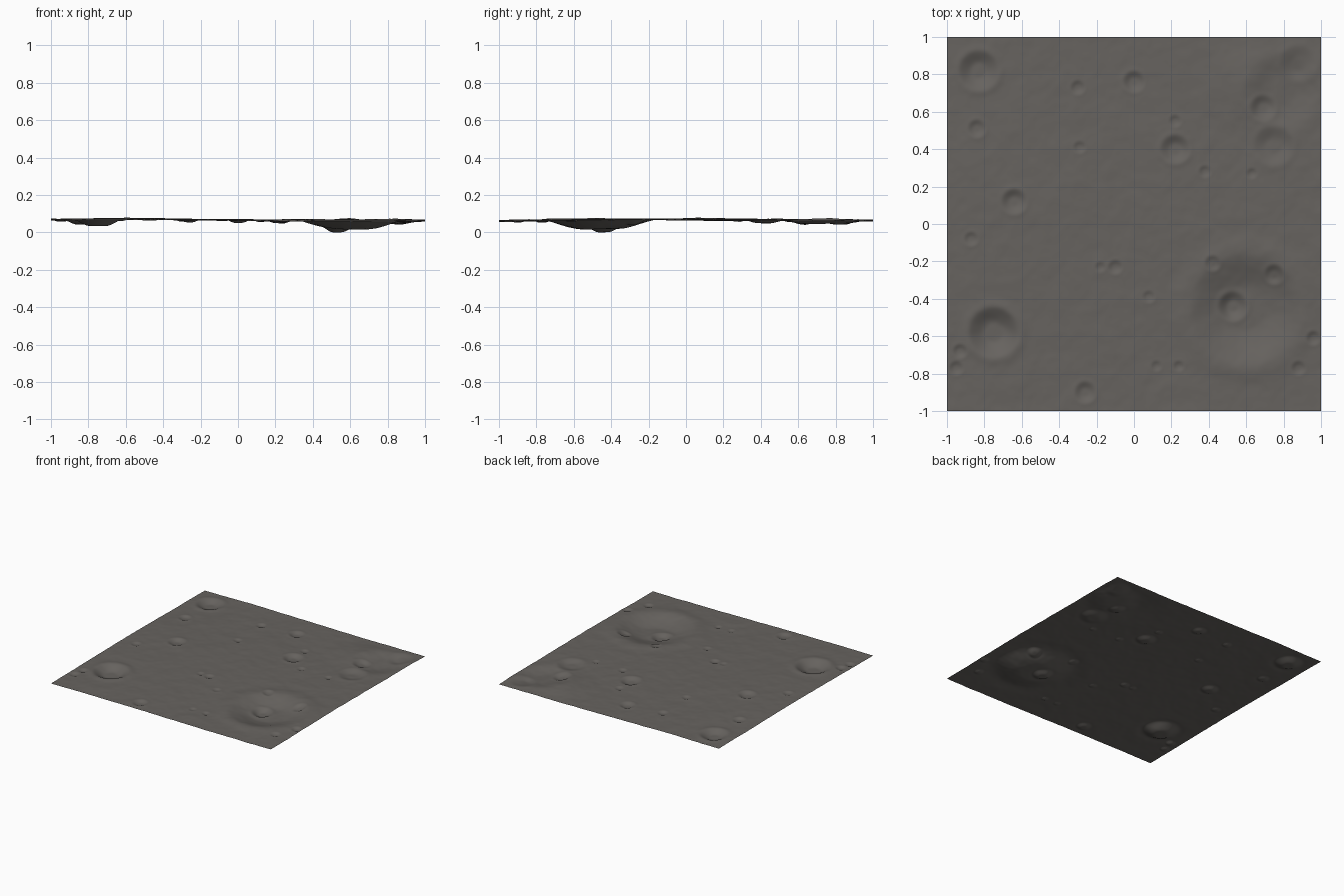
import bpy, bmesh, math
from mathutils import Vector, noise

cube = bpy.data.objects.get("Cube")
if cube:
    bpy.data.objects.remove(cube, do_unlink=True)

# Large craters: centre x, centre y, radius, depth
LARGE_CRATERS = [
    (.6, -.46, .31, .043), (.53, -.44, .08, .018),
    (-.75, -.58, .14, .034), (-.83, .82, .11, .023),
    (.79, .71, .21, .016), (.88, .86, .1, .01), (.75, .42, .11, .014),
    (.69, .62, .07, .012), (.22, .4, .08, .016), (-.64, .12, .07, .014),
]
# Small craters: centre x, centre y, radius
SMALL_CRATERS = [
    (.42, -.21, .045), (.75, -.27, .055), (-.1, -.23, .04), (-.18, -.23, .03),
    (-.26, -.9, .06), (0, .76, .06), (-.3, .73, .04), (-.84, .51, .05),
    (-.87, -.08, .04), (-.93, -.68, .04), (-.95, -.77, .04), (.08, -.39, .035),
    (.12, -.76, .03), (.24, -.76, .03), (.88, -.77, .04), (.96, -.61, .04),
    (-.29, .41, .035), (.38, .28, .035), (.22, .55, .035), (.63, .27, .03),
]
CRATERS = LARGE_CRATERS + [(x, y, r, r * .2) for x, y, r in SMALL_CRATERS]


def smooth(t):
    t = min(max(t, 0), 1)
    return t * t * (3 - 2 * t)


def crater_height(x, y, crater):
    """Bowl with a flattish floor and a soft raised rim."""
    cx, cy, radius, depth = crater
    d = math.hypot(x - cx, y - cy) / radius
    if d > 2:
        return 0
    bowl = -depth * (1 - smooth((d - .3) / .7))
    rim = depth * .15 * math.exp(-((d - 1.05) / .2) ** 2)
    return bowl + rim


def ground_height(x, y):
    """Gently rolling plain with fine roughness."""
    p = Vector((x, y, 0))
    plain = .069 - .005 * math.sin(2.5 * x) + .004 * math.cos(3 * y)
    ridge = .014 * math.exp(-((x - .62) ** 2 + (y - .76) ** 2) / .03)
    rolling = .003 * noise.noise(p * 3)
    rough = .0022 * noise.noise(p * 11) + .0009 * noise.noise(p * 24)
    return plain + ridge + rolling + rough


# Terrain sheet
bm = bmesh.new()
bmesh.ops.create_grid(bm, x_segments=200, y_segments=200, size=1)
for v in bm.verts:
    x, y = v.co.x, v.co.y
    v.co.z = ground_height(x, y) + sum(crater_height(x, y, c) for c in CRATERS)

# Rest the lowest point on the ground plane
lowest = min(v.co.z for v in bm.verts)
for v in bm.verts:
    v.co.z -= lowest
for f in bm.faces:
    f.smooth = True
mesh = bpy.data.meshes.new("cratered_ground")
bm.to_mesh(mesh)
bm.free()
ground = bpy.data.objects.new("cratered_ground", mesh)
bpy.context.collection.objects.link(ground)

# Dusty grey rock
rock = bpy.data.materials.new("dusty_grey_rock")
rock.use_nodes = True
colour = (.135, .125, .115, 1)
rock.diffuse_color = colour
rock.node_tree.nodes["Principled BSDF"].inputs["Base Color"].default_value = colour
mesh.materials.append(rock)
